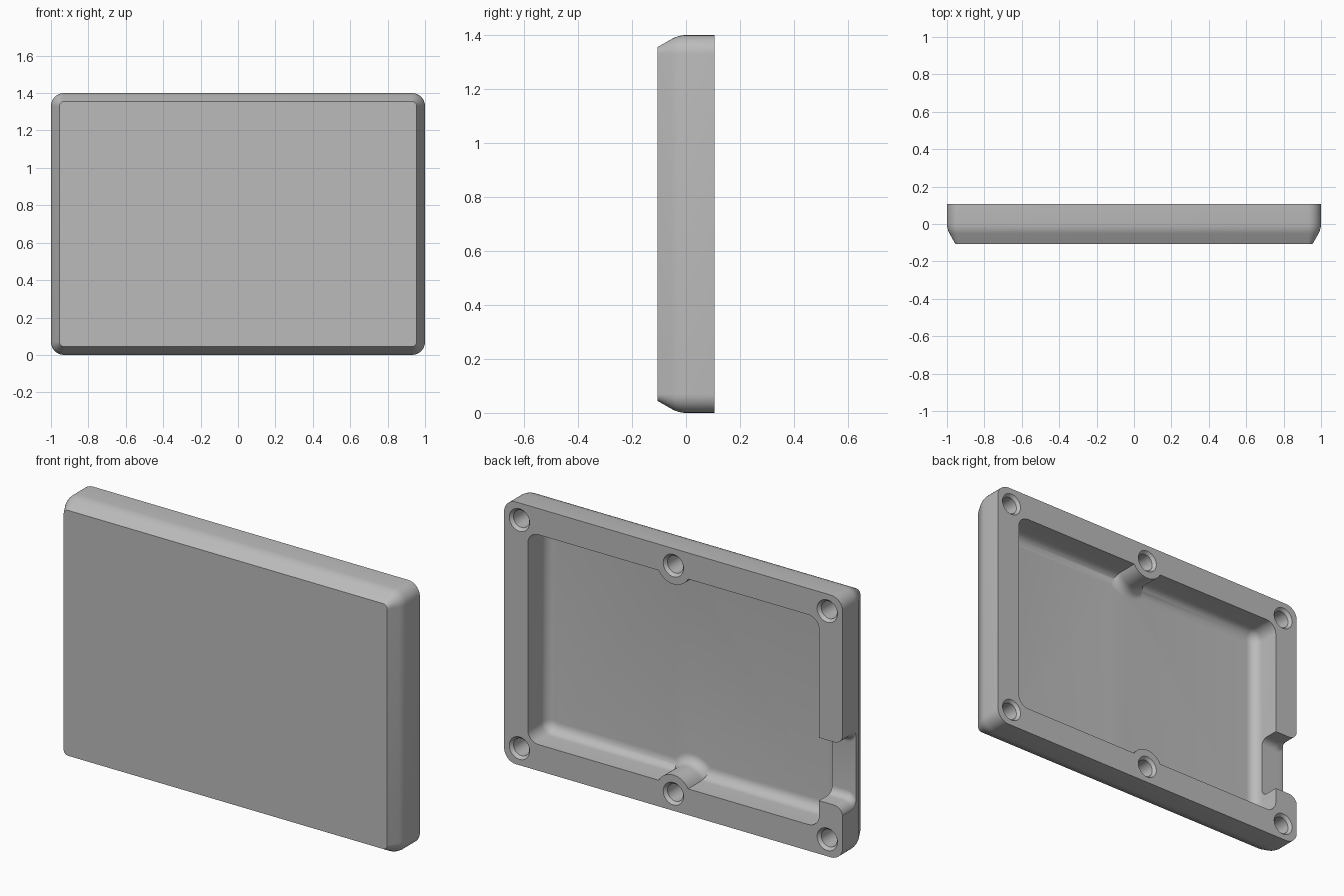
import bpy, bmesh, math
from mathutils import Vector

if "Cube" in bpy.data.objects:
    bpy.data.objects.remove(bpy.data.objects["Cube"])

HX, HZ, HY = 1.0, 0.7, 0.1065      # half width, half height, half thickness
FLOOR = -0.06                      # inner floor of the tray
OVER = HY + 0.05                   # how far cutters rise above the open back

grey = bpy.data.materials.new("plain grey")
grey.use_nodes = True
color = (0.5, 0.5, 0.5, 1)
grey.diffuse_color = color
grey.node_tree.nodes["Principled BSDF"].inputs["Base Color"].default_value = color


def loft(name, rings):
    """Skin a list of equal-length point rings and cap both ends."""
    bm = bmesh.new()
    loops = [[bm.verts.new(p) for p in ring] for ring in rings]
    n = len(loops[0])
    for a, b in zip(loops, loops[1:]):
        for i in range(n):
            j = (i + 1) % n
            bm.faces.new((a[i], a[j], b[j], b[i]))
    bm.faces.new(loops[0])
    bm.faces.new(loops[-1])
    bmesh.ops.recalc_face_normals(bm, faces=bm.faces)
    mesh = bpy.data.meshes.new(name)
    bm.to_mesh(mesh)
    bm.free()
    mesh.materials.append(grey)
    obj = bpy.data.objects.new(name, mesh)
    bpy.context.collection.objects.link(obj)
    return obj


def rounded_ring(hx, hz, r, y, steps=8):
    """Rounded rectangle in the xz plane, centred on the panel."""
    pts = []
    for q, (sx, sz) in enumerate(((1, 1), (-1, 1), (-1, -1), (1, -1))):
        for k in range(steps + 1):
            a = math.pi / 2 * (q + k / steps)
            pts.append(Vector((sx * (hx - r) + r * math.cos(a), y,
                               HZ + sz * (hz - r) + r * math.sin(a))))
    return pts


def turned(name, x, z, profile, n=40):
    """Round part about a y axis from (radius, y) pairs."""
    return loft(name, [[Vector((x + r * math.cos(t * math.tau / n), y,
                                z + r * math.sin(t * math.tau / n)))
                        for t in range(n)] for r, y in profile])


def cut(target, cutter):
    cutter.hide_render = True
    mod = target.modifiers.new("cut", "BOOLEAN")
    mod.operation = "DIFFERENCE"
    mod.solver = "EXACT"
    mod.object = cutter
    bpy.context.view_layer.objects.active = target
    bpy.ops.object.modifier_apply(modifier=mod.name)
    bpy.data.objects.remove(cutter)


def fillet(r, steps=8):
    """(inset, height) pairs of a concave quarter round, floor upwards."""
    return [(r - r * math.sin(a), r - r * math.cos(a))
            for a in (math.pi / 2 * k / steps for k in range(steps + 1))]


# Outer shell with a sloped front edge that eases into the sides
edge = [(0.045, -HY), (0.014, -0.052), (0.009, -0.042), (0.005, -0.031),
        (0.002, -0.019), (0, -0.005), (0, HY)]
case = loft("tray_case", [rounded_ring(HX - i, HZ - i, 0.07 - i, y) for i, y in edge])

# Pocket with a filleted floor, keeping a round boss at top and bottom
rim = [(i, FLOOR + h) for i, h in fillet(0.055)] + [(0, OVER)]
pocket = loft("pocket_cutter",
              [rounded_ring(0.86 - i, 0.56 - i, 0.062 - i, y) for i, y in rim])
hole_z = (HZ - 0.609, HZ + 0.609)
for z in hole_z:
    base = [(0.1 + i, FLOOR + h) for i, h in fillet(0.05)]
    profile = [(base[0][0], FLOOR - 0.03)] + base + [(0.1, OVER + 0.05)]
    cut(pocket, turned("boss", 0, z, profile))
cut(case, pocket)

# Blind screw holes with a small countersink
for x in (-0.909, 0, 0.909):
    for z in hole_z:
        cut(case, turned("screw_hole_cutter", x, z,
                         [(0.046, HY - 0.13), (0.046, HY - 0.016),
                          (0.06, HY), (0.06, OVER)]))

# Cable notch in the side wall: rounded floor, mouth flaring outwards
NOTCH_Z, HALF, FLARE, NOTCH_Y = 0.452, 0.168, 0.05, -0.005


def notch_ring(x, half):
    side = [(half, OVER)] + [(half - i, NOTCH_Y + h) for i, h in reversed(fillet(0.04))]
    pts = side + [(-s, y) for s, y in reversed(side)]
    return [Vector((x, y, NOTCH_Z + s)) for s, y in pts]


stations = [(-0.8, HALF), (-HX + FLARE, HALF)]
for k in range(1, 9):
    a = math.pi / 2 * k / 9
    stations.append((-HX + FLARE - FLARE * math.sin(a), HALF + FLARE * (1 - math.cos(a))))
stations.append((-HX - 0.05, HALF + FLARE))
cut(case, loft("notch_cutter", [notch_ring(x, h) for x, h in stations]))

# Smooth the rounds, keep the hard edges
bpy.ops.object.select_all(action="DESELECT")
case.select_set(True)
bpy.context.view_layer.objects.active = case
bpy.ops.object.shade_smooth_by_angle(angle=math.radians(30))
